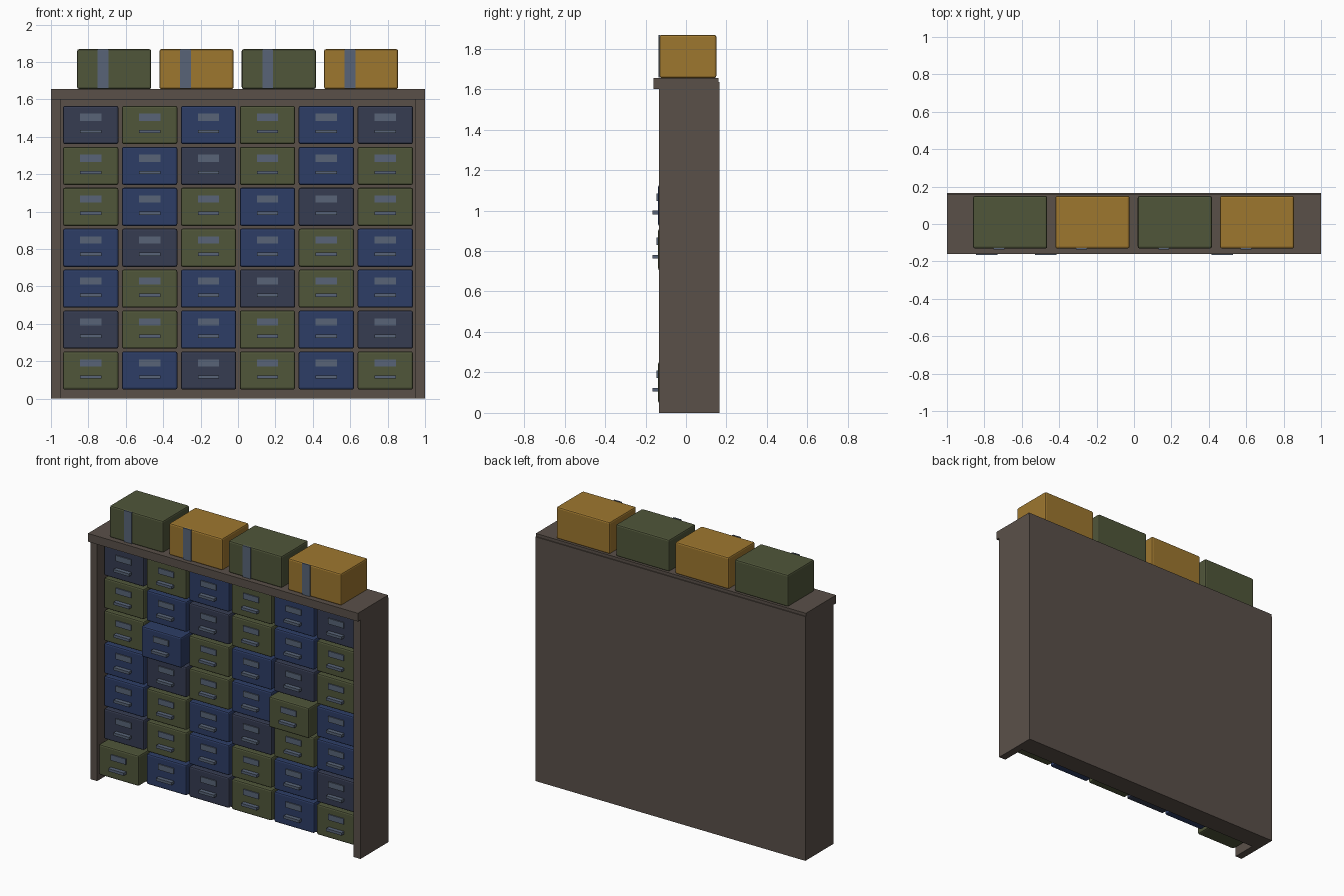
import bpy
import bmesh
from mathutils import Vector

cube = bpy.data.objects.get("Cube")
if cube:
    bpy.data.objects.remove(cube, do_unlink=True)


def make_material(name, rgb):
    """Flat material from an sRGB colour given in 0-255."""
    linear = [((c / 255 + 0.055) / 1.055) ** 2.4 for c in rgb] + [1.0]
    mat = bpy.data.materials.new(name)
    mat.use_nodes = True
    mat.diffuse_color = linear
    mat.node_tree.nodes["Principled BSDF"].inputs["Base Color"].default_value = linear
    return mat


BROWN = make_material("brown wood", (90, 80, 73))
BLUE = make_material("navy blue", (45, 61, 102))
SLATE = make_material("dark slate", (54, 60, 81))
OLIVE = make_material("olive green", (80, 86, 58))
ORANGE = make_material("ochre", (158, 119, 47))
STEEL = make_material("blue grey", (88, 100, 119))


def box(name, low, high, mat, bevel=0.0):
    """Box between two corners, with optionally chamfered edges."""
    low, high = Vector(low), Vector(high)
    centre, size = (low + high) / 2, high - low
    bm = bmesh.new()
    bmesh.ops.create_cube(bm, size=1)
    bmesh.ops.scale(bm, vec=size, verts=bm.verts)
    if bevel:
        bmesh.ops.bevel(bm, geom=bm.edges[:], offset=bevel, segments=2,
                        profile=0.5, affect='EDGES')
    mesh = bpy.data.meshes.new(name)
    bm.to_mesh(mesh)
    bm.free()
    mesh.materials.append(mat)
    obj = bpy.data.objects.new(name, mesh)
    obj.location = centre
    bpy.context.collection.objects.link(obj)
    return obj


# Cabinet carcass
BACKING = 0.03
box("left_side", (0.95, -0.133, 0), (1, 0.16, 1.6), BROWN)
box("right_side", (-1, -0.133, 0), (-0.95, 0.16, 1.6), BROWN)
box("top_board", (-1, -0.16, 1.6), (1, 0.16, 1.655), BROWN)
box("drawer_backing", (-0.95, BACKING, 0), (0.95, 0.16, 1.6), BROWN)
box("back_panel", (-1, 0.16, 0), (1, 0.166, 1.635), BROWN)

# Drawers, listed from the top row down
LAYOUT = ["SOBOBS", "OBSOBO", "OBOBSO", "BSOBOB", "BOBSOB", "SOBOBS", "OBSOBO"]
COLOURS = {"S": SLATE, "O": OLIVE, "B": BLUE}
PULLED_OUT = {(2, 1), (3, 4), (6, 0)}


def drawer(row, col, mat):
    x = (col - 2.5) * 0.315
    z = 1.463 - row * 0.2188
    front = -0.138 if (row, col) in PULLED_OUT else -0.083
    tag = f"_{row + 1}_{col + 1}"
    box("drawer" + tag, (x - 0.148, front, z - 0.102),
        (x + 0.148, BACKING + 0.01, z + 0.102), mat, 0.01)
    box("label_plate" + tag, (x - 0.057, front - 0.007, z + 0.022),
        (x + 0.057, front + 0.002, z + 0.06), STEEL)
    box("handle" + tag, (x - 0.057, front - 0.028, z - 0.044),
        (x + 0.057, front + 0.002, z - 0.026), STEEL)


for row, letters in enumerate(LAYOUT):
    for col, letter in enumerate(letters):
        drawer(row, col, COLOURS[letter])

# Storage boxes on the top, each with a front strap
for i in range(4):
    x = -0.662 + i * 0.44
    mat = ORANGE if i % 2 else OLIVE
    box(f"storage_box_{i + 1}", (x - 0.198, -0.131, 1.655),
        (x + 0.198, 0.15, 1.868), mat, 0.01)
    box(f"strap_{i + 1}", (x - 0.088, -0.137, 1.658),
        (x - 0.03, -0.129, 1.868), STEEL)
